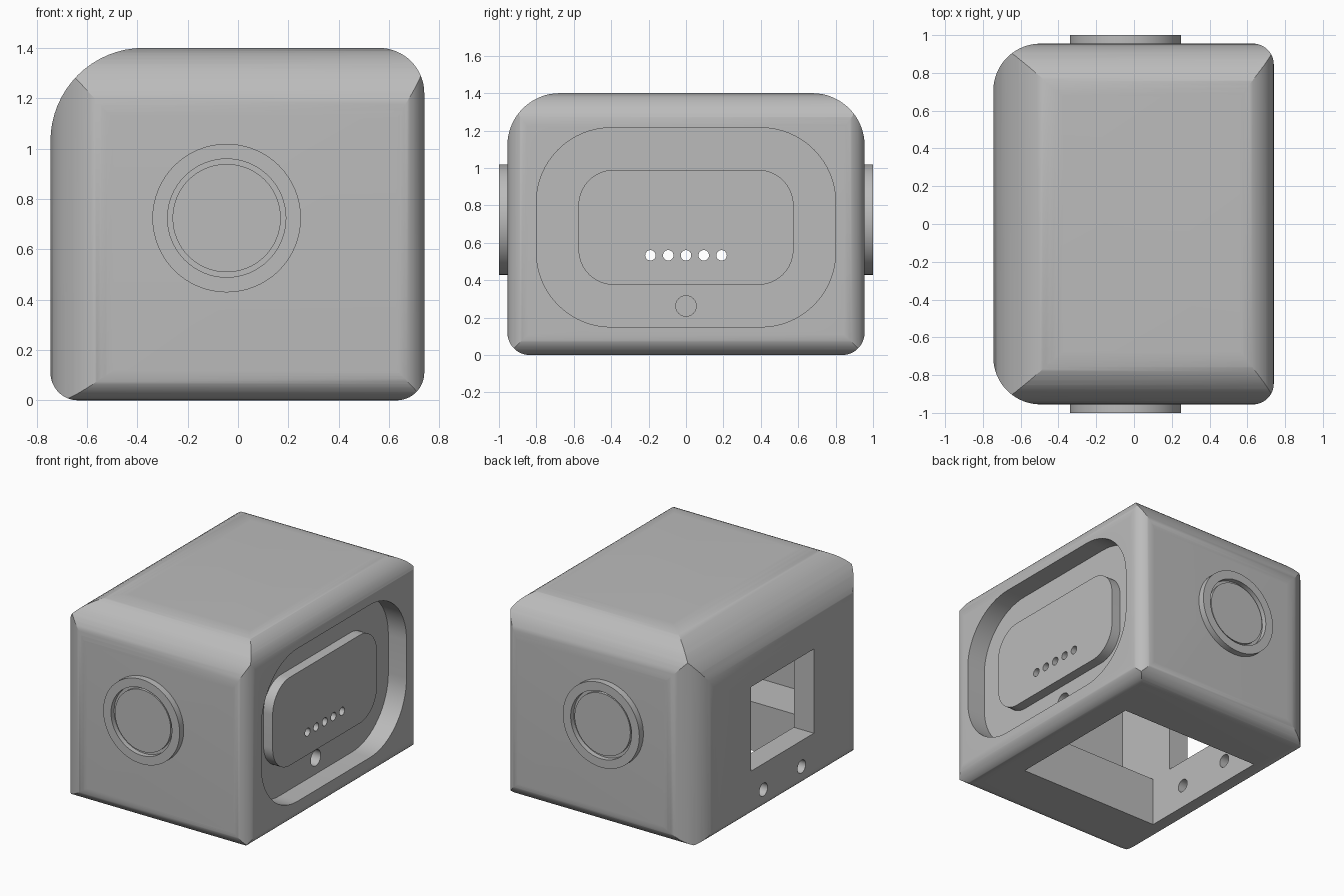
import bpy, bmesh, math
from mathutils import Vector

old = bpy.data.objects.get("Cube")
if old:
    bpy.data.objects.remove(old, do_unlink=True)

grey = bpy.data.materials.new("plain_grey")
grey.use_nodes = True
colour = (0.5, 0.5, 0.5, 1)
grey.diffuse_color = colour
grey.node_tree.nodes["Principled BSDF"].inputs["Base Color"].default_value = colour


def add_object(name, bm):
    bmesh.ops.recalc_face_normals(bm, faces=bm.faces)
    mesh = bpy.data.meshes.new(name)
    bm.to_mesh(mesh)
    bm.free()
    mesh.materials.append(grey)
    obj = bpy.data.objects.new(name, mesh)
    bpy.context.collection.objects.link(obj)
    return obj


def rounded_rect(a0, a1, b0, b1, radii, steps=16):
    """Outline with radii ordered low-low, high-low, high-high, low-high."""
    corners = ((a0, b0, 1, 1), (a1, b0, -1, 1), (a1, b1, -1, -1), (a0, b1, 1, -1))
    pts = []
    for i, ((a, b, sa, sb), r) in enumerate(zip(corners, radii)):
        if r == 0:
            pts.append((a, b))
            continue
        for k in range(steps + 1):
            t = math.pi * (1 + i / 2 + k / steps / 2)
            pts.append((a + sa * r + r * math.cos(t), b + sb * r + r * math.sin(t)))
    return pts


def circle(a, b, r, n=32):
    return [(a + r * math.cos(math.tau * k / n), b + r * math.sin(math.tau * k / n))
            for k in range(n)]


def prism(name, pts, axis, lo, hi):
    """Extrude an outline along x, y or z."""
    place = {"x": lambda a, b, d: (d, a, b),
             "y": lambda a, b, d: (a, d, b),
             "z": lambda a, b, d: (a, b, d)}[axis]
    bm = bmesh.new()
    ends = [[bm.verts.new(place(a, b, d)) for a, b in pts] for d in (lo, hi)]
    for ring in ends:
        bm.faces.new(ring)
    for i in range(len(pts)):
        j = (i + 1) % len(pts)
        bm.faces.new((ends[0][i], ends[0][j], ends[1][j], ends[1][i]))
    return add_object(name, bm)


def combine(obj, tool, operation):
    mod = obj.modifiers.new("combine", "BOOLEAN")
    mod.operation, mod.object, mod.solver = operation, tool, "EXACT"
    bpy.context.view_layer.update()
    graph = bpy.context.evaluated_depsgraph_get()
    mesh = bpy.data.meshes.new_from_object(obj.evaluated_get(graph))
    obj.modifiers.clear()
    obj.data = mesh
    bpy.data.objects.remove(tool, do_unlink=True)


def cut(obj, *args):
    combine(obj, prism("cutter", *args), "DIFFERENCE")


def smooth(obj):
    bpy.ops.object.select_all(action="DESELECT")
    obj.select_set(True)
    bpy.context.view_layer.objects.active = obj
    bpy.ops.object.shade_smooth_by_angle(angle=math.radians(25))


# Housing: three rounded outlines intersected, giving mitred fillets
housing = prism("housing", rounded_rect(-.745, .74, 0, 1.4, (.11, .11, .18, .37)), "y", -1.1, 1.1)
combine(housing, prism("side_outline", rounded_rect(-.955, .955, 0, 1.4, (.12, .12, .28, .28)),
                       "x", -1.2, 1.2), "INTERSECT")
combine(housing, prism("plan_outline", rounded_rect(-.745, .74, -.955, .955, (.25, .11, .11, .25)),
                       "z", -.2, 1.6), "INTERSECT")

# Stepped cavity, open underneath
square = (0, 0, 0, 0)
cut(housing, rounded_rect(-.59, .5, -.82, .82, square), "z", .34, 1.2)
cut(housing, rounded_rect(-.59, .5, -.51, .51, square), "z", -.2, .5)

# Window and two screw holes in the rear wall
cut(housing, rounded_rect(-.345, .345, .341, .928, square), "x", -.9, -.4)
for y in (-.21, .21):
    cut(housing, circle(y, .16, .045), "x", -.9, -.4)

# Recess with a raised plate, a round hole and a row of pin holes
cut(housing, rounded_rect(-.8, .8, .15, 1.215, (.4,) * 4), "x", .6, .9)
plate = prism("raised_plate", rounded_rect(-.575, .575, .375, .99, (.19,) * 4), "x", .6, .67)
cut(housing, circle(0, .262, .055), "x", .3, .9)
for i in range(-2, 3):
    for part in (housing, plate):
        cut(part, circle(i * .095, .533, .028, 24), "x", .3, .9)

# Grooved round bosses on both ends, turned from a profile
profile = ((0, .985), (.215, .985), (.215, .965), (.235, .965),
           (.235, 1), (.295, 1), (.295, .93), (0, .93))


def round_boss(name, side):
    bm = bmesh.new()
    verts = [bm.verts.new((r - .045, side * y, .724)) for r, y in profile]
    edges = [bm.edges.new(pair) for pair in zip(verts, verts[1:])]
    bmesh.ops.spin(bm, geom=verts + edges, cent=Vector((-.045, 0, .724)), axis=(0, 1, 0),
                   angle=math.tau, steps=64, use_duplicate=False)
    bmesh.ops.remove_doubles(bm, verts=bm.verts, dist=1e-4)
    return add_object(name, bm)


for obj in (housing, plate, round_boss("front_boss", -1), round_boss("back_boss", 1)):
    smooth(obj)
